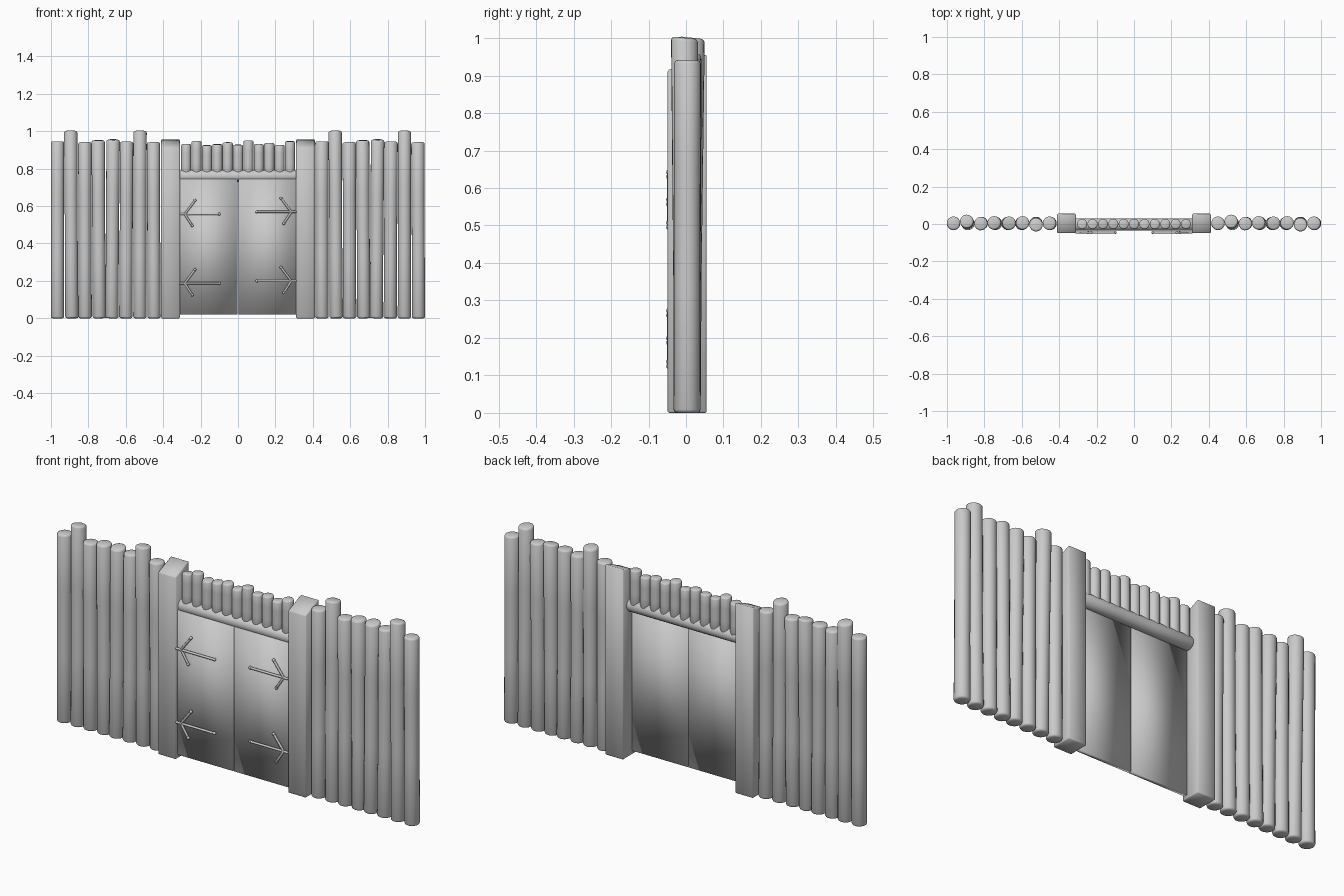
import bpy, bmesh, math, random
from mathutils import Vector

random.seed(4)
cube = bpy.data.objects.get("Cube")
if cube:
    bpy.data.objects.remove(cube, do_unlink=True)

# One plain grey for everything
grey = bpy.data.materials.new("plain grey")
grey.use_nodes = True
grey.diffuse_color = (0.6, 0.6, 0.6, 1)
grey.node_tree.nodes["Principled BSDF"].inputs["Base Color"].default_value = grey.diffuse_color


def finish(name, bm):
    """Turn a bmesh into a smooth grey object."""
    bmesh.ops.recalc_face_normals(bm, faces=bm.faces[:])
    mesh = bpy.data.meshes.new(name)
    bm.to_mesh(mesh)
    bm.free()
    mesh.materials.append(grey)
    for p in mesh.polygons:
        p.use_smooth = True
    obj = bpy.data.objects.new(name, mesh)
    bpy.context.collection.objects.link(obj)
    return obj


def log(name, start, end, radius, slant=0.0, bulge=0.0, sides=18):
    """Round log with softened ends, an optional slanted top and a slight wobble."""
    start, end = Vector(start), Vector(end)
    axis = end - start
    length = axis.length
    turn = axis.to_track_quat('Z', 'Y')
    soft = radius * 0.25
    profile = [(0, 0.75), (soft * 0.35, 0.92), (soft, 1), (length * 0.35, 1 - bulge),
               (length * 0.7, 1 - bulge / 2), (length - soft, 1),
               (length - soft * 0.35, 0.92), (length, 0.75)]
    bm = bmesh.new()
    rings = []
    for i, (h, f) in enumerate(profile):
        ring = []
        for k in range(sides):
            a = math.tau * k / sides
            p = Vector((math.cos(a) * radius * f, math.sin(a) * radius * f, h))
            v = start + turn @ p
            if i > 4:
                v.z += slant * (v.y - end.y)
            ring.append(bm.verts.new(v))
        rings.append(ring)
    for low, high in zip(rings, rings[1:]):
        for k in range(sides):
            n = (k + 1) % sides
            bm.faces.new((low[k], low[n], high[n], high[k]))
    bm.faces.new(rings[0])
    bm.faces.new(rings[-1])
    return finish(name, bm)


def box(name, low, high, top_drop=0.0, bevel=0.0):
    """Box between two corners; top_drop lowers the front top edge."""
    bm = bmesh.new()
    bmesh.ops.create_cube(bm, size=1)
    for v in bm.verts:
        drop = top_drop if v.co.z > 0 and v.co.y < 0 else 0
        v.co = Vector([l + (c + 0.5) * (h - l) for l, h, c in zip(low, high, v.co)])
        v.co.z -= drop
    if bevel:
        bmesh.ops.bevel(bm, geom=bm.edges[:], offset=bevel, segments=1, affect='EDGES')
    return finish(name, bm)


# Palisade logs: one run of eight, repeated on the other side of the gate
heights = [0.95, 1.005, 0.945, 0.955, 0.958, 0.948, 1.005, 0.945]
shift_y = [0.004, 0.014, 0.002, 0.006, 0.004, 0.006, -0.004, 0.004]
for i, (h, dy) in enumerate(zip(heights, shift_y)):
    x = -0.965 + i * 0.0735
    lean = random.uniform(-0.004, 0.004) if i else 0
    slant = -0.1 if h > 1 else random.uniform(-0.05, 0.2)
    for side, offset in (("right", 0), ("left", 1.414)):
        log(f"{side}_wall_log_{i + 1}", (x + offset - lean, 0.003, 0),
            (x + offset + lean, dy, h - 0.004), 0.036, slant, 0.04)

# Gate posts with tops sloping down to the front
for side, s in (("right", -1), ("left", 1)):
    post = box(f"{side}_gate_post", (s * 0.361 - 0.05, -0.049, 0),
               (s * 0.361 + 0.05, 0.055, 0.957), 0.043, 0.004)
    bpy.context.view_layer.objects.active = post
    post.select_set(True)
    bpy.ops.object.shade_smooth_by_angle(angle=math.radians(50))
    post.select_set(False)

# Lintel beam and the short logs standing on it
log("lintel_beam", (-0.314, -0.003, 0.76), (0.314, -0.003, 0.76), 0.033)
short = [0.93, 0.947, 0.925, 0.93, 0.94, 0.927, 0.95, 0.93, 0.937, 0.926, 0.946]
for i, h in enumerate(short):
    x = -0.277 + i * 0.0555
    log(f"short_log_{i + 1}", (x, 0, 0.765), (x, 0, h), 0.027, random.uniform(-0.1, 0.1))

# Two door leaves
for side, s in (("right", -1), ("left", 1)):
    edges = sorted((s * 0.002, s * 0.314))
    box(f"{side}_door", (edges[0], -0.036, 0.02), (edges[1], -0.016, 0.745))

# Branching strap hinges with round tips
for side, s, shift in (("right", -1, 0), ("left", 1, 0.012)):
    for level, z in (("upper", 0.557), ("lower", 0.187)):
        z += shift
        y = -0.045
        root = (s * 0.285, y, z)
        tips = {"strap": (s * 0.1, y, z), "upper_branch": (s * 0.23, y, z + 0.073),
                "lower_branch": (s * 0.245, y, z - 0.062)}
        for part, tip in tips.items():
            name = f"{side}_{level}_hinge_{part}"
            begin = (s * 0.312, y, z) if part == "strap" else root
            log(name, begin, tip, 0.006, sides=8)
            bm = bmesh.new()
            bmesh.ops.create_uvsphere(bm, u_segments=10, v_segments=6, radius=0.008)
            finish(name + "_tip", bm).location = tip
